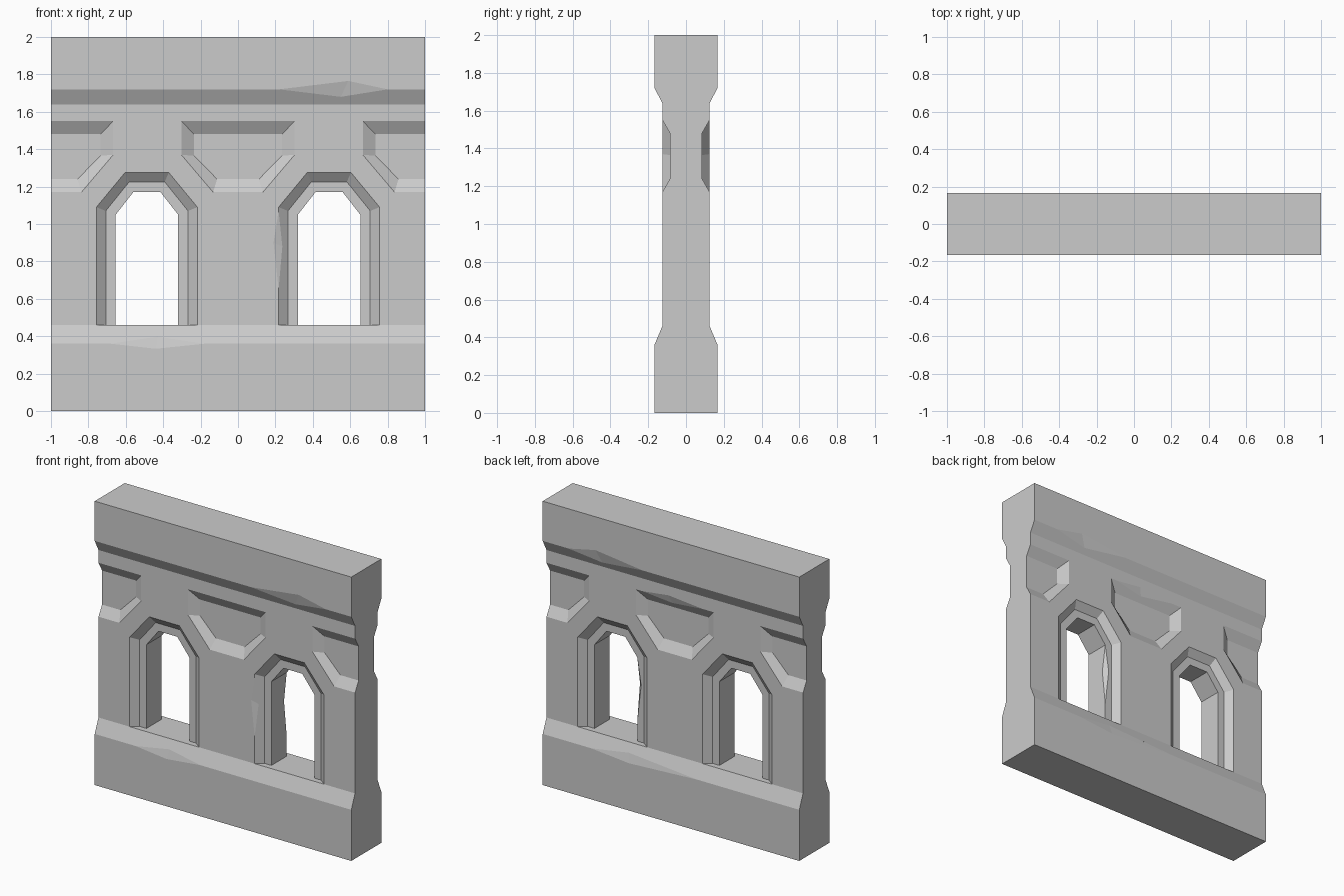
import bpy, bmesh
from mathutils import Vector

if "Cube" in bpy.data.objects:
    bpy.data.objects.remove(bpy.data.objects["Cube"])

WALL, RECESS, BAND = 0.125, 0.085, 0.167   # half depths


def make_object(name, bm):
    bmesh.ops.recalc_face_normals(bm, faces=bm.faces[:])
    mesh = bpy.data.meshes.new(name)
    bm.to_mesh(mesh)
    bm.free()
    ob = bpy.data.objects.new(name, mesh)
    bpy.context.collection.objects.link(ob)
    return ob


def loft(name, rings):
    """Closed solid through rings of equal point count."""
    bm = bmesh.new()
    rows = [[bm.verts.new(p) for p in ring] for ring in rings]
    n = len(rows[0])
    for a, b in zip(rows, rows[1:]):
        for i in range(n):
            j = (i + 1) % n
            bm.faces.new((a[i], a[j], b[j], b[i]))
    bm.faces.new(rows[0])
    bm.faces.new(rows[-1])
    return make_object(name, bm)


def hull(name, points):
    bm = bmesh.new()
    for p in points:
        bm.verts.new(p)
    bmesh.ops.convex_hull(bm, input=bm.verts[:])
    return make_object(name, bm)


def cut(target, cutter):
    cutter.hide_render = True
    mod = target.modifiers.new("cut", 'BOOLEAN')
    mod.operation = 'DIFFERENCE'
    mod.solver = 'EXACT'
    mod.object = cutter
    bpy.context.view_layer.objects.active = target
    bpy.ops.object.modifier_apply(modifier=mod.name)
    bpy.data.objects.remove(cutter, do_unlink=True)


def arch(half, spring, flat, top):
    return [(-half, 0.46), (half, 0.46), (half, spring), (flat, top), (-flat, top), (-half, spring)]


def panel(half, top, mid, flat, bottom):
    return [(-flat, bottom), (flat, bottom), (half, mid), (half, top), (-half, top), (-half, mid)]


def place(outline, cx, y):
    return [(cx + x, y, z) for x, z in outline]


def recess(wall, outer, inner, cx, side):
    cut(wall, loft("recess_cutter", [place(inner, cx, side * RECESS),
                                     place(outer, cx, side * WALL),
                                     place(outer, cx, side * 0.3)]))


def chip(wall, a, b, c, d, out):
    """Break the edge a-b back to c and d on its two neighbouring faces."""
    pts = [Vector(p) for p in (a, b, c, d)]
    o = Vector(out)
    cut(wall, hull("chip_cutter", pts + [sum(pts, Vector()) / 4 + o]))


# wall with projecting base and crown bands
half = [(BAND, 0), (BAND, 0.36), (WALL, 0.46), (WALL, 1.64), (BAND, 1.72), (BAND, 2)]
profile = half + [(-y, z) for y, z in reversed(half)]
wall = loft("arcade_wall", [[(x, y, z) for y, z in profile] for x in (-1, 1)])

# bevelled window surrounds and panels on both faces
arch_outer, arch_inner = arch(0.27, 1.09, 0.117, 1.275), arch(0.22, 1.07, 0.095, 1.225)
panel_outer, panel_inner = panel(0.303, 1.55, 1.37, 0.133, 1.17), panel(0.235, 1.48, 1.365, 0.112, 1.24)
for side in (-1, 1):
    for cx in (-0.487, 0.487):
        recess(wall, arch_outer, arch_inner, cx, side)
    for cx in (-0.97, 0, 0.97):
        recess(wall, panel_outer, panel_inner, cx, side)

# window openings
opening = arch(0.167, 1.05, 0.073, 1.17)
for cx in (-0.487, 0.487):
    cut(wall, loft("opening_cutter", [place(opening, cx, -0.3), place(opening, cx, 0.3)]))

# chipped crown edge on both faces, chipped base edge
for s in (-1, 1):
    chip(wall, (0.22, s * BAND, 1.72), (0.80, s * BAND, 1.72),
         (0.59, s * BAND, 1.765), (0.55, s * 0.146, 1.68), (0, s * 0.05, -0.03))
for s, x0, x1, xm in ((-1, -0.68, -0.18, -0.44), (1, -0.2, 0.62, 0.33)):
    chip(wall, (x0, s * BAND, 0.36), (x1, s * BAND, 0.36),
         (xm, s * BAND, 0.333), (xm + 0.01, s * 0.151, 0.398), (0, s * 0.05, 0.03))

# chips on a window surround, a rear jamb and a rear panel
chip(wall, (0.217, -WALL, 1.07), (0.217, -WALL, 0.65),
     (0.19, -WALL, 0.90), (0.237, -0.109, 0.88), (0.02, -0.05, 0))
chip(wall, (0.32, RECESS, 1.05), (0.32, RECESS, 0.60),
     (0.29, RECESS, 0.86), (0.32, 0.055, 0.86), (0.03, 0.03, 0))
chip(wall, (-0.22, WALL, 1.55), (0.25, WALL, 1.55),
     (0.05, WALL, 1.575), (0.03, 0.107, 1.518), (0, 0.05, -0.02))
